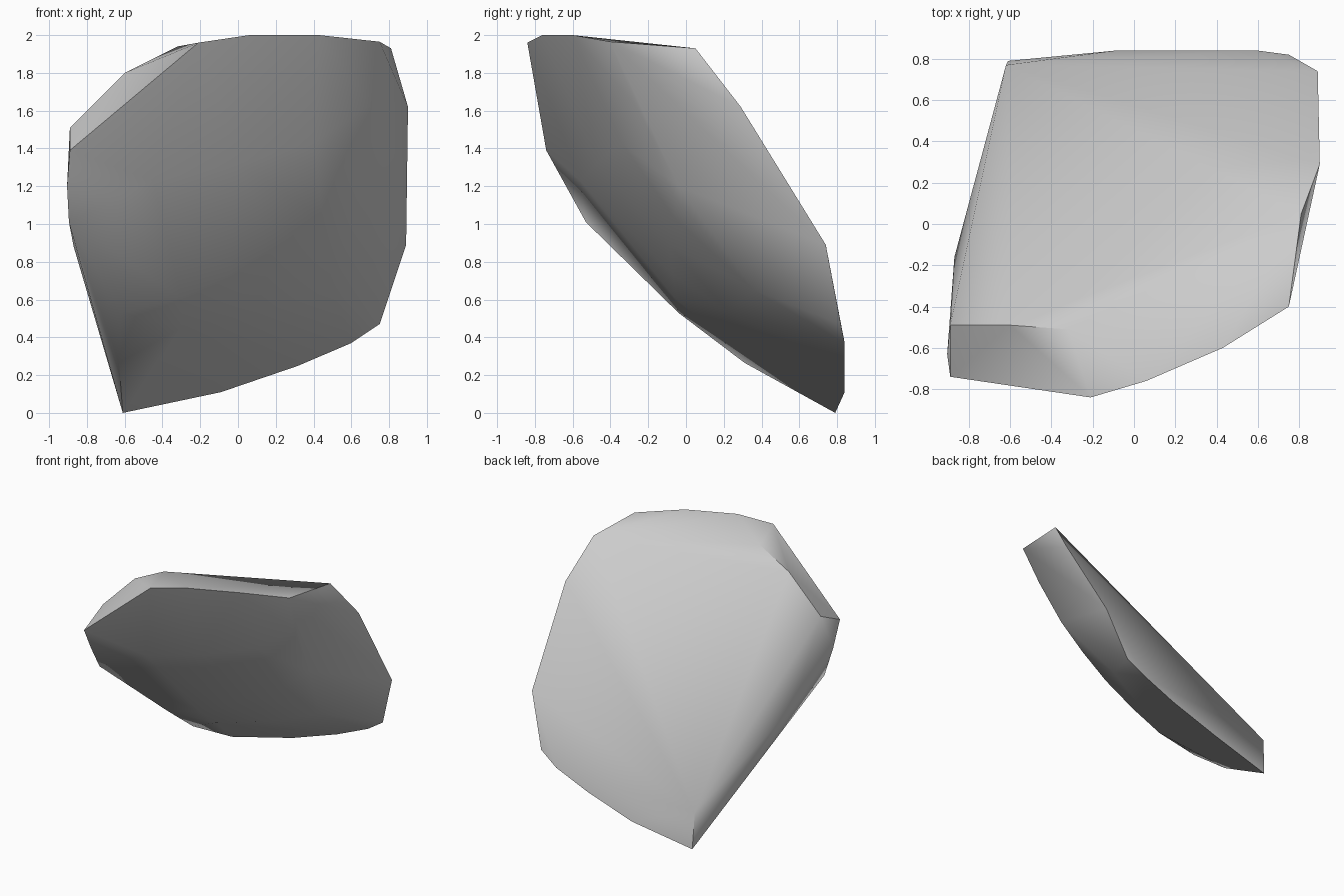
import bpy
import bmesh
import math
from mathutils import Vector

# Remove only the default object
default_object = bpy.data.objects.get("Cube")
if default_object:
    bpy.data.objects.remove(default_object, do_unlink=True)


def flat_material(name, colour):
    """Create one plain material with matching viewport and render colour."""
    material = bpy.data.materials.new(name)
    material.use_nodes = True
    material.diffuse_color = colour
    shader = material.node_tree.nodes["Principled BSDF"]
    shader.inputs["Base Color"].default_value = colour
    shader.inputs["Roughness"].default_value = 0.8
    return material


def convex_shard(name, outlines, material, smooth_angle):
    """Wrap the corner outlines of a chipped stone in one convex skin."""
    mesh = bpy.data.meshes.new(name)
    bm = bmesh.new()
    for corners in outlines:
        for corner in corners:
            bm.verts.new(Vector(corner))
    hull = bmesh.ops.convex_hull(bm, input=bm.verts[:], use_existing_faces=False)
    loose = {item for key in ("geom_interior", "geom_unused") for item in hull[key]
             if isinstance(item, bmesh.types.BMVert)}
    bmesh.ops.delete(bm, geom=list(loose), context="VERTS")
    bmesh.ops.recalc_face_normals(bm, faces=bm.faces[:])
    bm.to_mesh(mesh)
    bm.free()

    shard = bpy.data.objects.new(name, mesh)
    bpy.context.collection.objects.link(shard)
    mesh.materials.append(material)

    # Soften shallow facets while keeping the broken rim crisp
    bpy.ops.object.select_all(action="DESELECT")
    shard.select_set(True)
    bpy.context.view_layer.objects.active = shard
    bpy.ops.object.shade_smooth_by_angle(angle=math.radians(smooth_angle))
    return shard


# Rounded upper rim, running from the left edge to the right edge
upper_rim = [
    (.9, .29, 1.62), (.81, .05, 1.93), (.75, -.4, 1.965), (.43, -.6, 2),
    (.06, -.76, 2), (-.21, -.84, 1.96), (-.89, -.74, 1.39),
]

# Chamfer where the upper corner meets the broken back
back_chamfer = [(-.32, -.51, 1.94), (-.6, -.49, 1.8), (-.89, -.49, 1.51)]

# Right edge, curving down to the pointed foot
right_edge = [
    (-.905, -.63, 1.2), (-.895, -.53, 1.01), (-.87, -.16, .88),
    (-.62, -.04, .53), (-.63, .31, .265), (-.61, .79, 0), (-.62, .77, .3),
]

# Lower rim, rising from the foot to the left edge
lower_rim = [
    (-.09, .84, .11), (.32, .84, .25), (.6, .84, .37),
    (.75, .82, .47), (.89, .74, .89),
]

# Soft ridge on the left of the front face
front_ridge = [(.7, -.27, 1.63), (.68, -.04, 1.2)]

# Gentle swell of the outer face, in three bands from top to bottom
upper_swell = [(-.45, -.56, 1.23), (0, -.47, 1.32), (.4, -.34, 1.43)]
middle_swell = [(.45, -.06, 1.03), (.2, -.09, .89), (-.05, -.07, .73), (-.3, -.06, .61)]
lower_swell = [(-.3, .13, .45), (.1, .23, .53), (.5, .36, .65)]

stone_grey = flat_material("stone grey", (0.6, 0.6, 0.6, 1))
convex_shard(
    "stone_shard",
    [upper_rim, back_chamfer, right_edge, lower_rim, front_ridge,
     upper_swell, middle_swell, lower_swell],
    stone_grey,
    smooth_angle=40,
)
